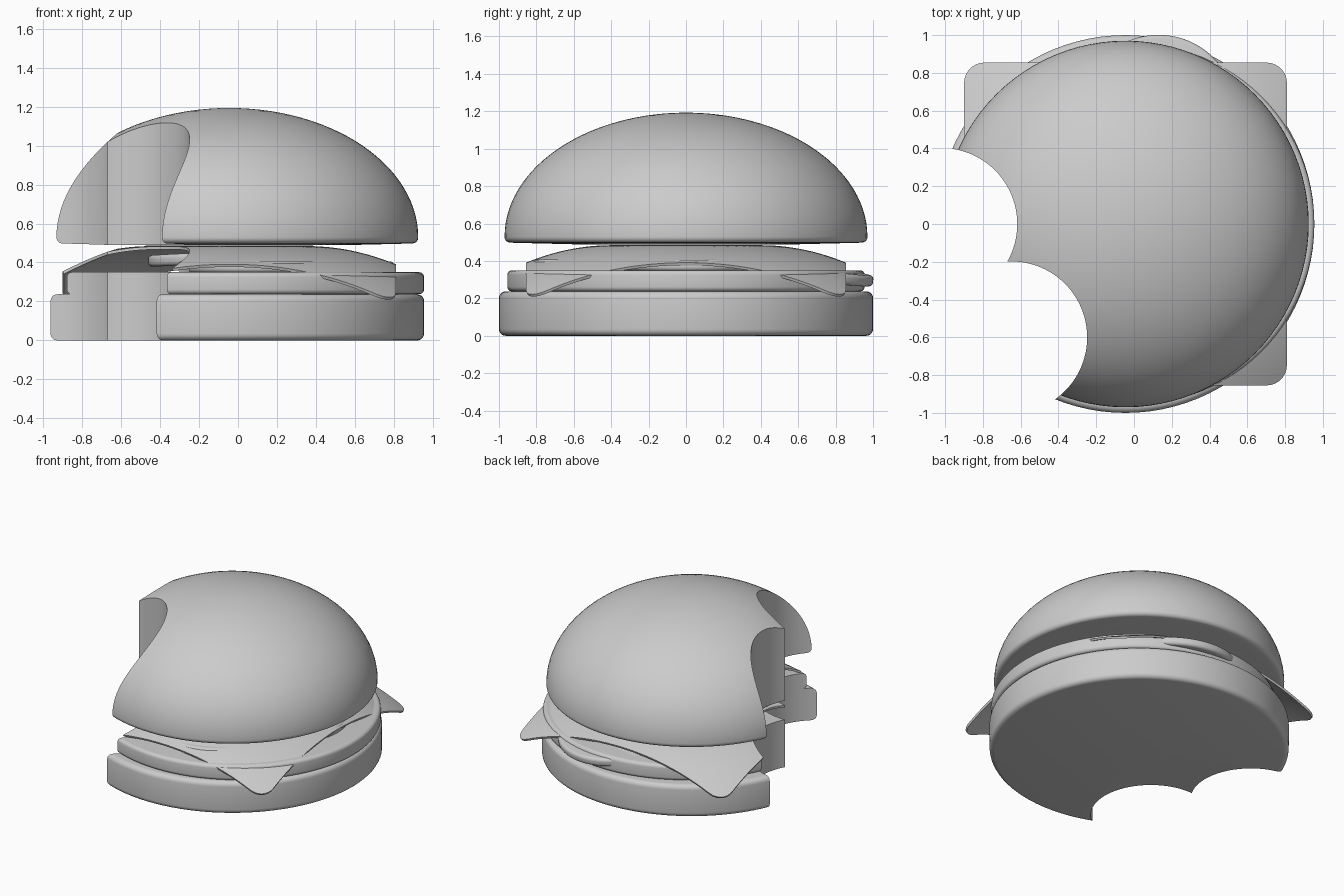
import bpy, bmesh, math
from mathutils import Vector

if "Cube" in bpy.data.objects:
    bpy.data.objects.remove(bpy.data.objects["Cube"])

CX = -0.045  # burger axis, offset because the bite shifts the bounds


def finish(bm, name):
    bmesh.ops.recalc_face_normals(bm, faces=bm.faces)
    me = bpy.data.meshes.new(name)
    bm.to_mesh(me)
    bm.free()
    ob = bpy.data.objects.new(name, me)
    bpy.context.collection.objects.link(ob)
    return ob


def lathe(name, profile, loc, rot=(0, 0, 0), seg=96):
    """Revolve (radius, z) points that start and end on the axis."""
    bm = bmesh.new()
    vs = [bm.verts.new((r, 0, z)) for r, z in profile]
    es = [bm.edges.new(p) for p in zip(vs, vs[1:])]
    bmesh.ops.spin(bm, geom=vs + es, axis=(0, 0, 1), cent=(0, 0, 0),
                   steps=seg, angle=math.tau, use_duplicate=False)
    bmesh.ops.remove_doubles(bm, verts=bm.verts, dist=1e-4)
    ob = finish(bm, name)
    ob.location, ob.rotation_euler = loc, rot
    return ob


def arc(r, z, rad, a0, a1, n=5):
    return [(r + rad * math.cos(math.radians(a0 + (a1 - a0) * i / n)),
             z + rad * math.sin(math.radians(a0 + (a1 - a0) * i / n))) for i in range(n + 1)]


def disc(name, radius, h, rnd, loc, rot=(0, 0, 0)):
    """Round slab with softened rims, standing on its origin."""
    prof = ([(0, 0)] + arc(radius - rnd, rnd, rnd, -90, 0)
            + arc(radius - rnd, h - rnd, rnd, 0, 90) + [(0, h)])
    return lathe(name, prof, loc, rot)


parts = []

# Bottom bun and patty
parts.append(disc("bottom_bun", 1.0, 0.237, 0.035, (CX, 0, 0)))
parts.append(disc("patty", 0.955, 0.113, 0.025, (0, 0, 0.237)))

# Tomato slices, the back one sagging over the rim
slices = [
    ("tomato_front", 0.42, (0.11, -0.40, 0.348), (0.0, 0.0)),
    ("tomato_right", 0.40, (0.40, 0.03, 0.350), (0.0, 0.01)),
    ("tomato_back", 0.41, (0.13, 0.59, 0.315), (-0.13, 0.03)),
    ("tomato_left", 0.36, (-0.10, 0.10, 0.395), (0.0, -0.05)),
]
for name, rad, loc, (rx, ry) in slices:
    parts.append(disc(name, rad, 0.06, 0.022, loc, (rx, ry, 0)))

# Cheese: rounded square sheet with drooping corners
HALF, RC, N = 0.855, 0.11, 60
bm = bmesh.new()
bmesh.ops.create_grid(bm, x_segments=N, y_segments=N, size=HALF)
for v in bm.verts:
    u, w = abs(v.co.x) - (HALF - RC), abs(v.co.y) - (HALF - RC)
    if u > 0 and w > 0:
        s = max(u, w) / math.hypot(u, w)
        v.co.x = math.copysign(HALF - RC + u * s, v.co.x)
        v.co.y = math.copysign(HALF - RC + w * s, v.co.y)
    r = math.hypot(v.co.x, v.co.y)
    v.co.z = -0.45 * max(0, r - 0.4) ** 2
cheese = finish(bm, "cheese")
cheese.location = (CX, 0, 0.484)
sol = cheese.modifiers.new("thickness", "SOLIDIFY")
sol.thickness, sol.offset = 0.015, -1
parts.append(cheese)

# Top bun: elliptical dome with a rounded lower rim
dome = [(0.97 * math.cos(t), 0.53 + 0.663 * math.sin(t))
        for t in (math.pi / 2 * i / 28 for i in range(28))]
parts.append(lathe("top_bun", [(0, 0.487), (0.6, 0.489), (0.92, 0.497)]
                   + arc(0.94, 0.528, 0.03, -80, -10) + dome + [(0, 1.193)], (CX, 0, 0)))

# Bite: two vertical cylinders removed from every layer
cutters = []
for x, y in ((-1.02, 0.0), (-0.65, -0.6)):
    bpy.ops.mesh.primitive_cylinder_add(vertices=96, radius=0.402, depth=3, location=(x, y, 0.5))
    c = bpy.context.object
    c.name = "bite_cutter"
    c.hide_render = True
    cutters.append(c)
for ob in parts:
    for c in cutters:
        m = ob.modifiers.new("bite", "BOOLEAN")
        m.operation, m.object, m.solver = "DIFFERENCE", c, "EXACT"

# Bake the modifiers, drop the cutters and shade smooth
bpy.context.view_layer.update()
dg = bpy.context.evaluated_depsgraph_get()
baked = [bpy.data.meshes.new_from_object(ob.evaluated_get(dg)) for ob in parts]
for ob, me in zip(parts, baked):
    ob.modifiers.clear()
    ob.data = me
for c in cutters:
    bpy.data.objects.remove(c)
bpy.ops.object.select_all(action="DESELECT")
for ob in parts:
    ob.select_set(True)
bpy.context.view_layer.objects.active = parts[0]
bpy.ops.object.shade_smooth_by_angle(angle=math.radians(35))
